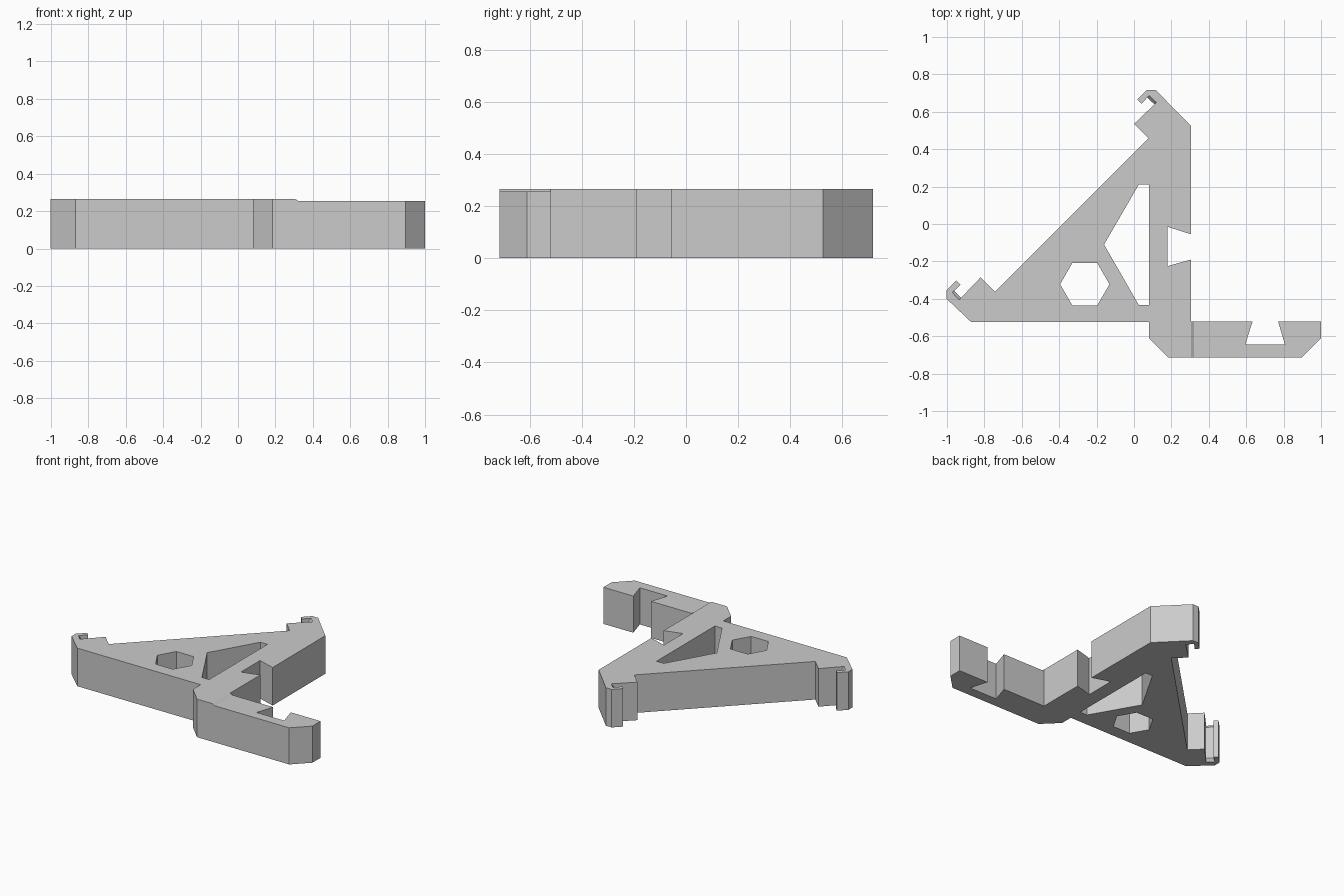
import bpy, bmesh, math
from mathutils import Vector

cube = bpy.data.objects.get("Cube")
if cube:
    bpy.data.objects.remove(cube, do_unlink=True)

HEIGHT, FOOT_HEIGHT = 0.265, 0.255

grey = bpy.data.materials.new("plain grey")
grey.use_nodes = True
colour = (0.6, 0.6, 0.6, 1)
grey.diffuse_color = colour
grey.node_tree.nodes["Principled BSDF"].inputs["Base Color"].default_value = colour


def finish(bm, name):
    bmesh.ops.recalc_face_normals(bm, faces=bm.faces)
    mesh = bpy.data.meshes.new(name)
    bm.to_mesh(mesh)
    bm.free()
    mesh.materials.append(grey)
    obj = bpy.data.objects.new(name, mesh)
    bpy.context.collection.objects.link(obj)
    return obj


def mirror(p):
    """Reflect across the diagonal symmetry line of the triangular plate."""
    return (-0.285 - p[1], -0.285 - p[0])


# Hook at the upper corner, reused mirrored at the left corner
hook = [(0.305, 0.525), (0.115, 0.717), (0.07, 0.717), (0.018, 0.665),
        (0.04, 0.643), (0.082, 0.687), (0.12, 0.65), (0, 0.535), (0.077, 0.458)]
left_hook = [mirror(p) for p in reversed(hook[1:])]

# Lower edge, foot with dovetail notch, upright with side notch
lower = [(-0.87, -0.525), (0.08, -0.525), (0.08, -0.61), (0.185, -0.715),
         (0.895, -0.715), (1, -0.61), (1, -0.52), (0.77, -0.52), (0.807, -0.645),
         (0.595, -0.645), (0.634, -0.52), (0.305, -0.52), (0.305, -0.19),
         (0.18, -0.225), (0.18, -0.015), (0.305, -0.055)]
outline = lower + hook + left_hook

# Openings
hexagon = [(-0.263 + 0.132 * math.cos(i * math.pi / 3),
            -0.322 + 0.132 * math.sin(i * math.pi / 3)) for i in range(6)]
window = [(0.025, 0.21), (0.08, 0.21), (0.08, -0.432), (0.025, -0.432), (-0.16, -0.11)]

# Bracket plate
bm = bmesh.new()
edges = []
for loop in (outline, hexagon, window):
    vs = [bm.verts.new((x, y, 0)) for x, y in loop]
    edges += [bm.edges.new((a, b)) for a, b in zip(vs, vs[1:] + vs[:1])]
bmesh.ops.triangle_fill(bm, edges=edges, use_beauty=True, normal=(0, 0, 1))
for x in (0.305, 0.32):
    bmesh.ops.bisect_plane(bm, geom=bm.verts[:] + bm.edges[:] + bm.faces[:],
                           dist=1e-4, plane_co=(x, 0, 0), plane_no=(1, 0, 0))
top = bmesh.ops.extrude_face_region(bm, geom=bm.faces[:])["geom"]
for v in top:
    if isinstance(v, bmesh.types.BMVert):
        v.co.z = FOOT_HEIGHT if v.co.x > 0.31 else HEIGHT
finish(bm, "bracket_plate")


# Narrow bevelled ridges inside the hooks
def ridge(name, a, b, inward):
    a, b, n = Vector((*a, 0)), Vector((*b, 0)), Vector((*inward, 0)).normalized() * 0.015
    up = Vector((0, 0, 1))
    profile = [(0, 0), (1, 0.02), (1, HEIGHT - 0.02), (0, HEIGHT)]
    bm = bmesh.new()
    ends = [[bm.verts.new(p + n * s + up * z) for s, z in profile] for p in (a, b)]
    for end in ends:
        bm.faces.new(end)
    for i in range(4):
        j = (i + 1) % 4
        bm.faces.new((ends[0][i], ends[0][j], ends[1][j], ends[1][i]))
    finish(bm, name)


ridge("upper_hook_ridge", hook[5], hook[6], (-1, -1))
ridge("left_hook_ridge", mirror(hook[5]), mirror(hook[6]), (1, 1))
